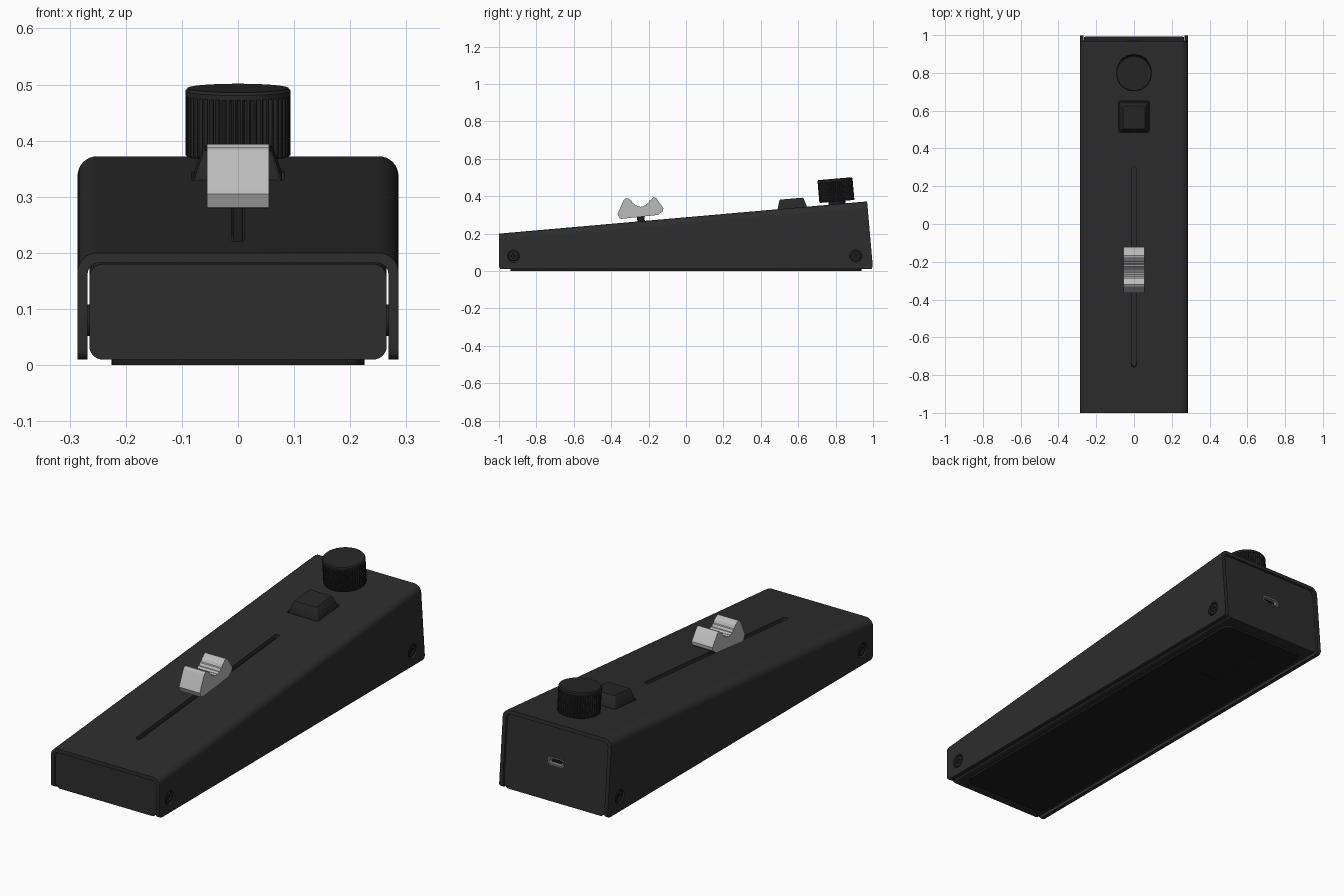
import bpy, bmesh, math
from mathutils import Matrix, Vector

if "Cube" in bpy.data.objects:
    bpy.data.objects.remove(bpy.data.objects["Cube"])

TILT = math.radians(5)
SLOPE = math.tan(TILT)


def material(name, value, metallic=0.0):
    m = bpy.data.materials.new(name)
    m.use_nodes = True
    colour = (value, value, value, 1)
    m.diffuse_color = colour
    m.node_tree.nodes["Principled BSDF"].inputs["Base Color"].default_value = colour
    return m


BODY = material("charcoal body", 0.026)
KNOB = material("dark control plastic", 0.02)
RUBBER = material("black rubber", 0.012)
CAP = material("light grey slider", 0.5)
METAL = material("grey port metal", 0.2)


def top_z(y):
    return 0.2 + (y + 1) * SLOPE


def back_y(z):
    return 1 - (z - 0.01) * SLOPE


def deck(y):
    """Frame lying on the sloping top, local z pointing out of it."""
    return Matrix.Translation((0, y, top_z(y))) @ Matrix.Rotation(TILT, 4, "X")


def loft(name, rings, mat, frame=Matrix(), end_mat=None):
    """Closed solid through rings that have equal point counts."""
    bm = bmesh.new()
    loops = [[bm.verts.new(frame @ Vector(p)) for p in ring] for ring in rings]
    for a, b in zip(loops, loops[1:]):
        for i in range(len(a)):
            j = (i + 1) % len(a)
            bm.faces.new((a[i], a[j], b[j], b[i]))
    bm.faces.new(loops[0])
    end = bm.faces.new(loops[-1])
    if end_mat:
        end.material_index = 1
    bmesh.ops.recalc_face_normals(bm, faces=bm.faces)
    mesh = bpy.data.meshes.new(name)
    bm.to_mesh(mesh)
    bm.free()
    for m in (mat, end_mat):
        if m:
            mesh.materials.append(m)
    ob = bpy.data.objects.new(name, mesh)
    bpy.context.collection.objects.link(ob)
    return ob


def arc(cx, cy, r, a0, a1, n=8):
    return [(cx + r * math.cos(math.radians(a0 + (a1 - a0) * i / n)),
             cy + r * math.sin(math.radians(a0 + (a1 - a0) * i / n))) for i in range(n + 1)]


def rounded(hx, hy, r, cy=0):
    pts = []
    for sx, sy, a in ((1, 1, 0), (-1, 1, 90), (-1, -1, 180), (1, -1, 270)):
        pts += arc(sx * (hx - r), cy + sy * (hy - r), r, a, a + 90)
    return pts


def at(outline, z):
    return [(x, y, z) for x, y in outline]


def disc(r, n=32):
    return arc(0, 0, r, 0, 360 - 360 / n, n - 1)


def prism(name, outline, z0, z1, mat, frame=Matrix()):
    return loft(name, [at(outline, z0), at(outline, z1)], mat, frame)


def cut(ob, cutters):
    for c in cutters:
        mod = ob.modifiers.new("cut", "BOOLEAN")
        mod.operation, mod.solver, mod.object = "DIFFERENCE", "EXACT", c
    dg = bpy.context.evaluated_depsgraph_get()
    mesh = bpy.data.meshes.new_from_object(ob.evaluated_get(dg))
    ob.modifiers.clear()
    ob.data = mesh


# Folded outer cover: an upside-down U with rounded shoulders
def cover_outline(top):
    outer = [(-.286, .01)] + arc(-.251, top - .035, .035, 180, 90) + arc(.251, top - .035, .035, 90, 0) + [(.286, .01)]
    inner = [(.268, .01)] + arc(.248, top - .038, .02, 0, 90) + arc(-.248, top - .038, .02, 90, 180) + [(-.268, .01)]
    return outer + inner


back_top = top_z(back_y(.372))
cover = loft("outer_cover", [[(x, -1, z) for x, z in cover_outline(.2)],
                             [(x, back_y(z), z) for x, z in cover_outline(back_top)]], BODY)
bm = bmesh.new()
bm.from_mesh(cover.data)
corners = [e for e in bm.edges if all(v.co.z < .011 and abs(v.co.y) > .9 for v in e.verts)
           and abs(e.verts[0].co.y - e.verts[1].co.y) < .01]
bmesh.ops.bevel(bm, geom=corners, offset=.018, segments=4, profile=.5, affect="EDGES")
bm.to_mesh(cover.data)
bm.free()


# Inner tray whose ends form the front and back panels
def tray_outline(top):
    mid, half = (top + .01) / 2, (top - .01) / 2
    return rounded(.265, half, .024, mid)


tray = loft("inner_tray", [[(x, -.994, z) for x, z in tray_outline(.18)],
                           [(x, back_y(z) - .008, z) for x, z in tray_outline(back_top - .021)]], BODY)

# Openings in the top, the sides and the back
BUTTON_Y, SLOT_Y, PORT_Z = .568, -.228, .195
port_frame = (Matrix.Translation((0, back_y(PORT_Z) - .008, PORT_Z))
              @ Matrix.Rotation(TILT - math.pi / 2, 4, "X"))
slot_cutter = prism("slot_cutter", rounded(.012, .533, .0115), -.08, .03, RUBBER, deck(SLOT_Y))
button_cutter = prism("button_cutter", rounded(.083, .085, .012), -.03, .03, RUBBER, deck(BUTTON_Y))
port_cutter = prism("port_cutter", rounded(.043, .018, .017), -.05, .03, RUBBER, port_frame)

screw_frames = []
for side in (1, -1):
    for y in (-.922, .908):
        screw_frames.append(Matrix.Translation((side * .286, y, .08))
                            @ Matrix.Rotation(side * math.pi / 2, 4, "Y"))
screw_cutters = [prism("screw_cutter", disc(.033), -.0195, .02, RUBBER, f) for f in screw_frames]
cut(cover, [slot_cutter, button_cutter] + screw_cutters)
cut(tray, [slot_cutter, button_cutter, port_cutter])

# Side screws with hexagonal sockets
for f in screw_frames:
    loft("side_screw", [at(disc(.028), -.024), at(disc(.028), -.005), at(disc(.024), -.002),
                        at(disc(.013, 32), -.002), at(disc(.012, 32), -.01)], KNOB, f, RUBBER)
    prism("screw_socket", disc(.011, 6), -.012, -.007, RUBBER, f)

# Rubber base with a shallow label recess
base = prism("rubber_base", rounded(.225, .937, .04), 0, .014, RUBBER)
label_cutter = prism("label_cutter", rounded(.05, .17, .008, .69), -.01, .003, RUBBER)
cut(base, [label_cutter])

# Charging port: metal sleeve, dark inside, contact tongue
loft("port_sleeve", [at(rounded(.043, .018, .017), -.045), at(rounded(.043, .018, .017), .003),
                     at(rounded(.037, .012, .0115), .003), at(rounded(.037, .012, .0115), -.035)],
     METAL, port_frame, RUBBER)
prism("port_tongue", rounded(.026, .004, .002), -.036, -.004, RUBBER, port_frame)

# Ribbed turning knob on a short shaft
RIBS = 48


def knob_ring(r, z, groove=0):
    n = RIBS * 3
    return [((r - (groove if i % 3 == 0 else 0)) * math.cos(math.tau * i / n),
             (r - (groove if i % 3 == 0 else 0)) * math.sin(math.tau * i / n), z) for i in range(n)]


knob_frame = deck(.808)
loft("turning_knob", [knob_ring(.09, .014), knob_ring(.094, .017, .005), knob_ring(.094, .122, .005),
                      knob_ring(.094, .122), knob_ring(.094, .131), knob_ring(.09, .136)], KNOB, knob_frame)
prism("knob_shaft", disc(.045), -.01, .02, RUBBER, knob_frame)

# Tapered push button
loft("push_button", [at(rounded(.079, .079, .01), -.025), at(rounded(.078, .078, .01), .002),
                     at(rounded(.063, .065, .01), .045), at(rounded(.058, .06, .008), .05)],
     KNOB, deck(BUTTON_Y))

# Slider cap: saddle profile with grip ridges in the dip
MID = -.243
dip = []
for i in range(17):
    d = -.056 + .007 * i
    dip.append((MID + d, .341 + 12.5 * d * d + (.005 if i % 2 else 0)))
profile = ([(-.366, .305), (-.337, .372), (-.331, .383), (-.321, .389), (-.309, .387)] + dip +
           [(-.178, .391), (-.168, .394), (-.158, .389), (-.121, .336), (-.123, .32),
            (-.15, .3), (-.345, .279), (-.355, .281)])
loft("slider_cap", [[(x, y, z) for y, z in profile] for x in (-.055, .055)], CAP)
prism("slider_stem", rounded(.009, .02, .003), -.07, .035, RUBBER, deck(-.24))

# Remove cutters and shade
for ob in list(bpy.data.objects):
    if "_cutter" in ob.name:
        bpy.data.objects.remove(ob)
for ob in bpy.context.collection.objects:
    if ob.type == "MESH":
        ob.select_set(True)
        bpy.context.view_layer.objects.active = ob
bpy.ops.object.shade_smooth_by_angle(angle=math.radians(30))
